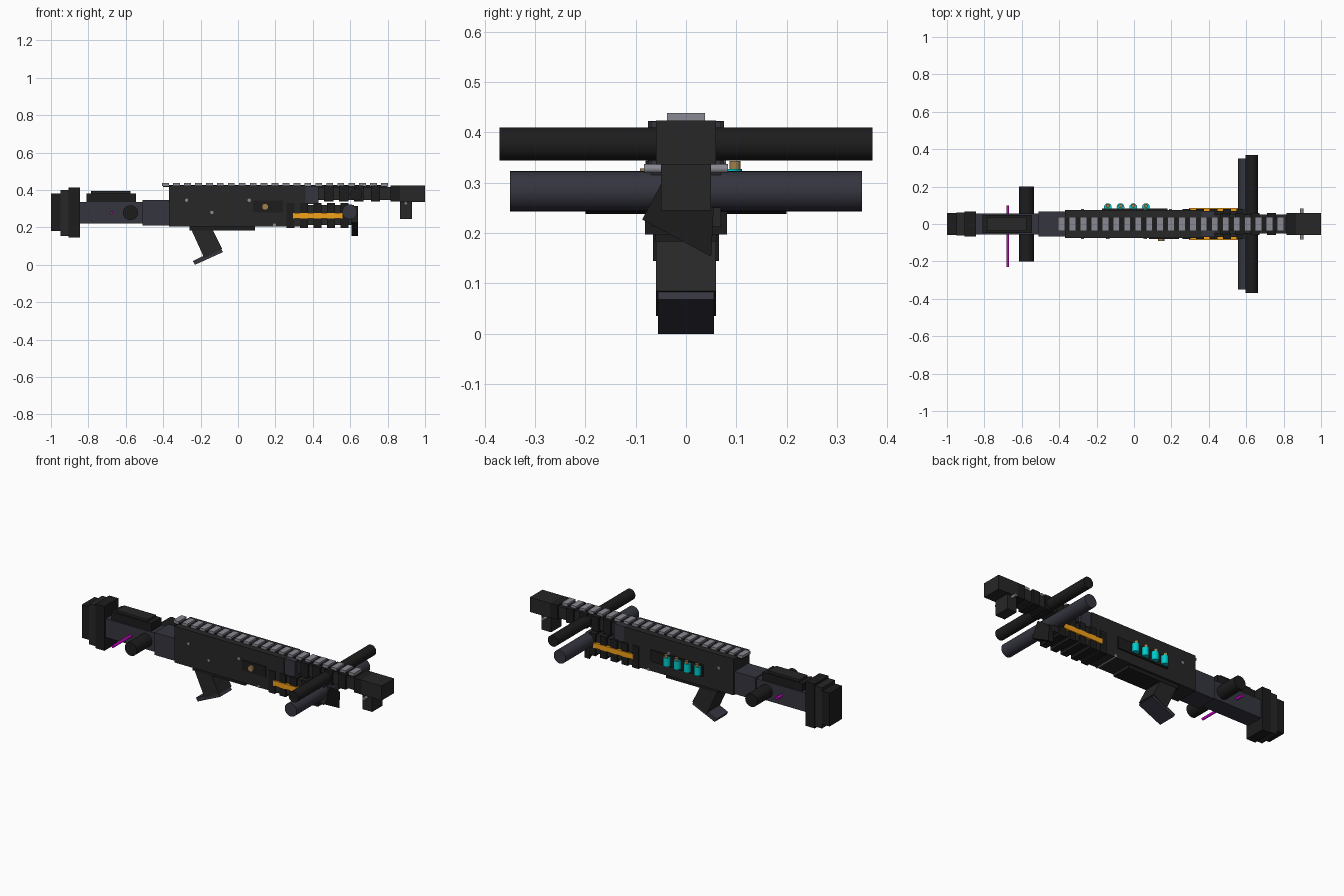
import bpy, bmesh
from mathutils import Vector

if "Cube" in bpy.data.objects:
    bpy.data.objects.remove(bpy.data.objects["Cube"])


def mat(name, *c):
    m = bpy.data.materials.new(name)
    m.diffuse_color = (*c, 1)
    m.use_nodes = True
    m.node_tree.nodes["Principled BSDF"].inputs["Base Color"].default_value = m.diffuse_color
    return m


BLACK = mat("black", .012, .012, .012)
DARK = mat("dark", .02, .02, .02)
SLATE = mat("slate", .035, .035, .05)
STEEL = mat("steel", .25, .25, .29)
ORANGE = mat("orange", .9, .36, .01)
TEAL = mat("teal", .0, .6, .6)
BRASS = mat("brass", .35, .22, .07)
MAGENTA = mat("magenta", .6, .0, .6)


def finish(name, bm, m):
    bmesh.ops.recalc_face_normals(bm, faces=bm.faces)
    me = bpy.data.meshes.new(name)
    bm.to_mesh(me)
    bm.free()
    ob = bpy.data.objects.new(name, me)
    bpy.context.collection.objects.link(ob)
    me.materials.append(m)
    return ob


def box(name, x0, x1, y0, y1, z0, z1, m):
    bm = bmesh.new()
    bmesh.ops.create_cube(bm, size=1)
    for v in bm.verts:
        v.co = ((x0 + x1) / 2 + v.co.x * (x1 - x0), (y0 + y1) / 2 + v.co.y * (y1 - y0),
                (z0 + z1) / 2 + v.co.z * (z1 - z0))
    return finish(name, bm, m)


def sym(name, x0, x1, w, z0, z1, m):
    return box(name, x0, x1, -w, w, z0, z1, m)


def prism(name, pts, offset, m):
    bm = bmesh.new()
    f = bm.faces.new([bm.verts.new(p) for p in pts])
    ext = bmesh.ops.extrude_face_region(bm, geom=[f])["geom"]
    bmesh.ops.translate(bm, vec=offset, verts=[v for v in ext if isinstance(v, bmesh.types.BMVert)])
    return finish(name, bm, m)


def rod(name, a, b, r, m, n=32):
    a, b = Vector(a), Vector(b)
    bm = bmesh.new()
    bmesh.ops.create_cone(bm, cap_ends=True, segments=n, radius1=r, radius2=r, depth=(b - a).length)
    rot = (b - a).to_track_quat('Z', 'Y')
    for v in bm.verts:
        v.co = rot @ v.co + (a + b) / 2
    for f in bm.faces:
        f.smooth = len(f.verts) == 4
    return finish(name, bm, m)


# Butt pad and stock
sym("butt_pad_rear", -1, -.95, .06, .18, .38, BLACK)
sym("butt_pad_middle", -.95, -.905, .062, .155, .40, DARK)
sym("butt_pad_front", -.905, -.845, .066, .145, .412, BLACK)
sym("stock", -.845, -.5, .055, .222, .335, SLATE)
sym("cheek_rest", -.81, -.545, .048, .335, .382, BLACK)
sym("cheek_rest_top", -.785, -.575, .038, .382, .395, DARK)
sym("stock_adapter", -.51, -.37, .066, .21, .345, SLATE)
rod("stock_cross_tube", (-.575, -.2, .278), (-.575, .2, .278), .04, BLACK)
rod("stock_cross_pin", (-.675, -.23, .278), (-.675, .1, .278), .008, MAGENTA, 12)

# Receiver
sym("receiver", -.37, .36, .075, .205, .423, DARK)
sym("receiver_floor", -.26, .09, .062, .183, .207, BLACK)
box("ejection_port", .08, .24, -.08, -.07, .28, .343, BLACK)
rod("bolt_button", (.145, -.07, .31), (.145, -.091, .31), .018, BRASS, 16)
for i, (x, z) in enumerate([(-.275, .345), (-.14, .28), (.06, .345), (.195, .212)]):
    rod(f"receiver_pin_{i}", (x, -.079, z), (x, .079, z), .009, STEEL, 12)

# Side shell carrier
box("shell_carrier", -.17, .18, .07, .083, .265, .335, BLACK)
for i in range(4):
    x = -.14 + i * .068
    rod(f"shell_{i}", (x, .09, .275), (x, .09, .327), .021, TEAL, 12)
    rod(f"shell_head_{i}", (x, .097, .327), (x, .097, .343), .011, BRASS, 12)

# Grip
prism("grip", [(-.262, -.06, .215), (-.15, -.06, .215), (-.085, -.06, .085), (-.18, -.06, .035)],
      (0, .12, 0), DARK)
prism("grip_base", [(-.242, -.056, .02), (-.23, -.056, 0), (-.08, -.056, .068), (-.095, -.056, .09)],
      (0, .112, 0), SLATE)

# Top rail
sym("rail_base", -.4, .8, .034, .415, .427, BLACK)
for i in range(21):
    x = -.405 + i * .0585
    sym(f"rail_tooth_{i}", x, x + .036, .038, .422, .438, STEEL)

# Barrel, shroud and muzzle
sym("barrel", .36, .9, .05, .345, .415, DARK)
sym("barrel_collar", .36, .43, .07, .325, .422, SLATE)
for i, x in enumerate([.46, .54, .62, .71, .815]):
    sym(f"barrel_ring_{i}", x, x + .05, .06, .337, .424, BLACK)
sym("muzzle_block", .865, 1, .06, .336, .424, DARK)
sym("muzzle_lug", .865, .93, .05, .245, .338, DARK)
rod("muzzle_pin", (.897, -.083, .328), (.897, .083, .328), .009, STEEL, 12)

# Pump fore-end
sym("pump_core", .25, .62, .07, .212, .32, DARK)
for i in range(5):
    x = .26 + i * .072
    sym(f"pump_rib_{i}", x, x + .042, .081, .197, .33, BLACK)
for s in (-1, 1):
    box(f"pump_stripe_{s}", .293, .56, s * .077 - .008, s * .077 + .008, .247, .278, ORANGE)
prism("pump_end_plate", [(.608, -.087, .227), (.608, -.04, .315), (.608, .055, .25), (.608, .05, .153)],
      (.034, 0, 0), BLACK)

# Cross tubes
rod("upper_cross_tube", (.63, -.37, .377), (.63, .37, .377), .033, BLACK)
rod("lower_cross_tube", (.597, -.35, .283), (.597, .35, .283), .04, SLATE)
